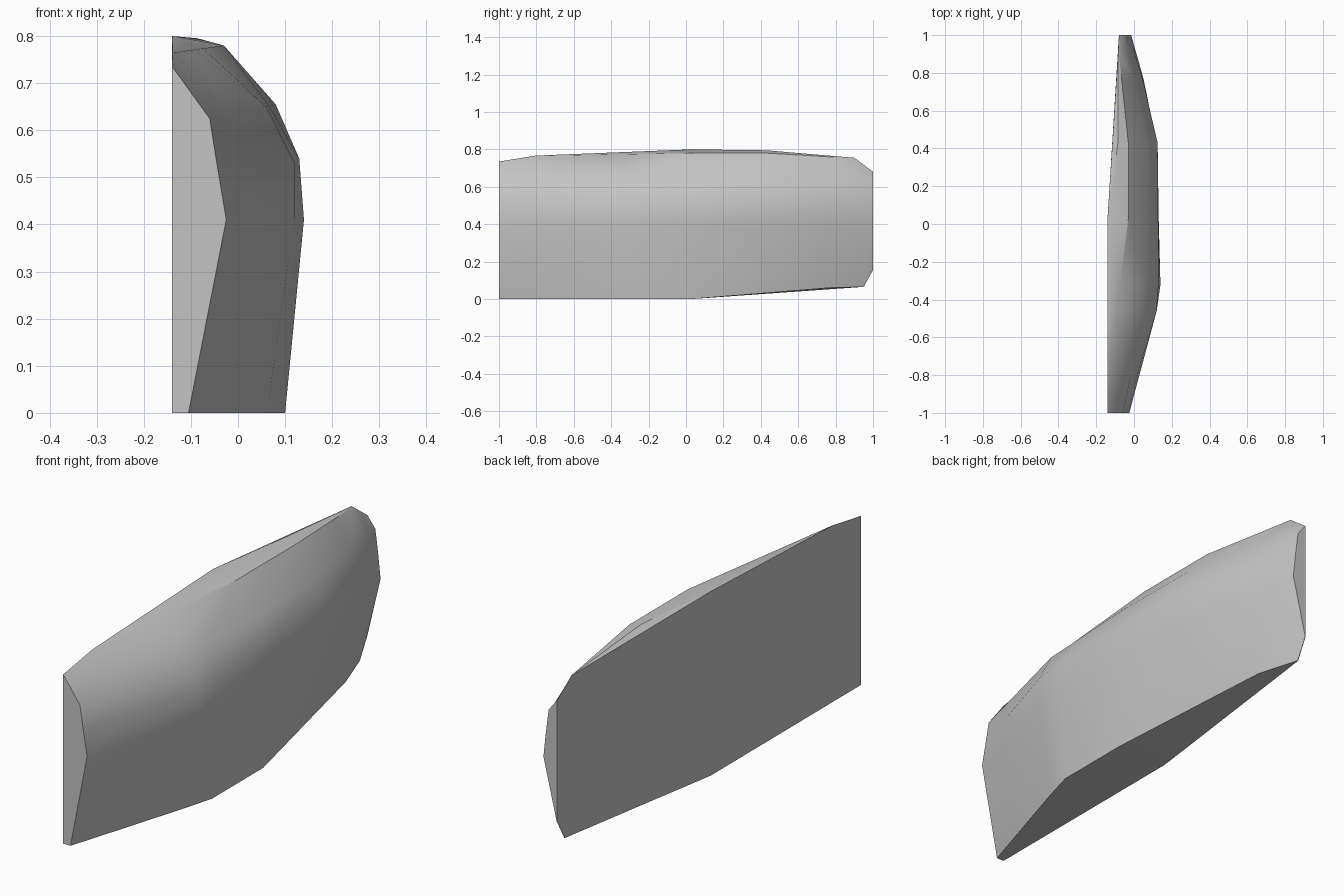
import bpy
import bmesh
from math import radians

# Remove only the default object
default_cube = bpy.data.objects.get("Cube")
if default_cube:
    bpy.data.objects.remove(default_cube, do_unlink=True)


def make_material(name, colour):
    material = bpy.data.materials.new(name)
    material.use_nodes = True
    material.diffuse_color = colour
    shader = next(node for node in material.node_tree.nodes
                  if node.type == "BSDF_PRINCIPLED")
    shader.inputs["Base Color"].default_value = colour
    shader.inputs["Roughness"].default_value = 0.8
    return material


def sample(rail, y):
    """Return the point (x, y, z) where a rail crosses station y."""
    for (start, x_start, z_start), (end, x_end, z_end) in zip(rail, rail[1:]):
        if y <= end:
            factor = max(0, (y - start) / (end - start))
            x = x_start + (x_end - x_start) * factor
            z = z_start + (z_end - z_start) * factor
            return (x, y, z)
    return (rail[-1][1], y, rail[-1][2])


def loft(name, rails, stations, material):
    """Skin a closed shell over the rails and cap both of its ends."""
    mesh_builder = bmesh.new()
    rings = [[mesh_builder.verts.new(sample(rail, y)) for rail in rails]
             for y in stations]
    count = len(rails)
    for ring, next_ring in zip(rings, rings[1:]):
        for index in range(count):
            following = (index + 1) % count
            mesh_builder.faces.new((ring[index], ring[following],
                                    next_ring[following], next_ring[index]))
    for end_ring in (rings[0], rings[-1]):
        mesh_builder.faces.new(end_ring)
    bmesh.ops.remove_doubles(mesh_builder, verts=mesh_builder.verts, dist=0.001)
    bmesh.ops.recalc_face_normals(mesh_builder, faces=mesh_builder.faces)

    mesh = bpy.data.meshes.new(name)
    mesh_builder.to_mesh(mesh)
    mesh_builder.free()
    mesh.materials.append(material)
    shell = bpy.data.objects.new(name, mesh)
    bpy.context.collection.objects.link(shell)
    return shell


# Rails run front to back; every knot is (y, x, z)
inner_bottom = [(-1, -.14, 0), (.03, -.14, 0), (.95, -.083, .065), (1, -.08, .155)]
outer_bottom = [(-1, -.105, 0), (-.5, .05, 0), (-.32, .1, 0), (.03, .1, 0),
                (.77, -.02, .06), (.95, -.08, .065), (1, -.078, .157)]
belt = [(-1, -.025, .41), (-.46, .12, .41), (-.32, .14, .41),
        (.43, .12, .41), (.77, .05, .41), (1, -.015, .42)]
brow = [(-1, -.045, .53), (-.46, .12, .53), (-.32, .13, .54),
        (.43, .125, .53), (.77, .045, .53), (1, -.027, .53)]
shoulder = [(-1, -.06, .625), (-.46, .06, .65), (.03, .08, .655),
            (.43, .075, .655), (.77, 0, .65), (1, -.04, .63)]
crest = [(-1, -.138, .733), (-.8, -.135, .765), (.03, -.03, .78),
         (.43, -.03, .78), (.9, -.08, .752), (1, -.077, .678)]
lip = [(-1, -.139, .734), (-.8, -.138, .767), (.03, -.139, .8),
       (.43, -.085, .795), (.9, -.084, .755), (1, -.079, .68)]
inner_top = [(-1, -.14, .735), (-.8, -.14, .767), (.03, -.14, .8),
             (.9, -.085, .755), (1, -.08, .68)]

# Curved panel with a flat inner face
grey = make_material("plain grey", (.55, .55, .55, 1))
panel = loft("curved_panel",
             [inner_bottom, outer_bottom, belt, brow, shoulder, crest, lip, inner_top],
             [-1, -.8, -.46, -.32, .03, .43, .77, .9, .95, 1], grey)

# Smooth the rounded side and keep the rim sharp
bpy.ops.object.select_all(action="DESELECT")
panel.select_set(True)
bpy.context.view_layer.objects.active = panel
bpy.ops.object.shade_smooth_by_angle(angle=radians(30))
